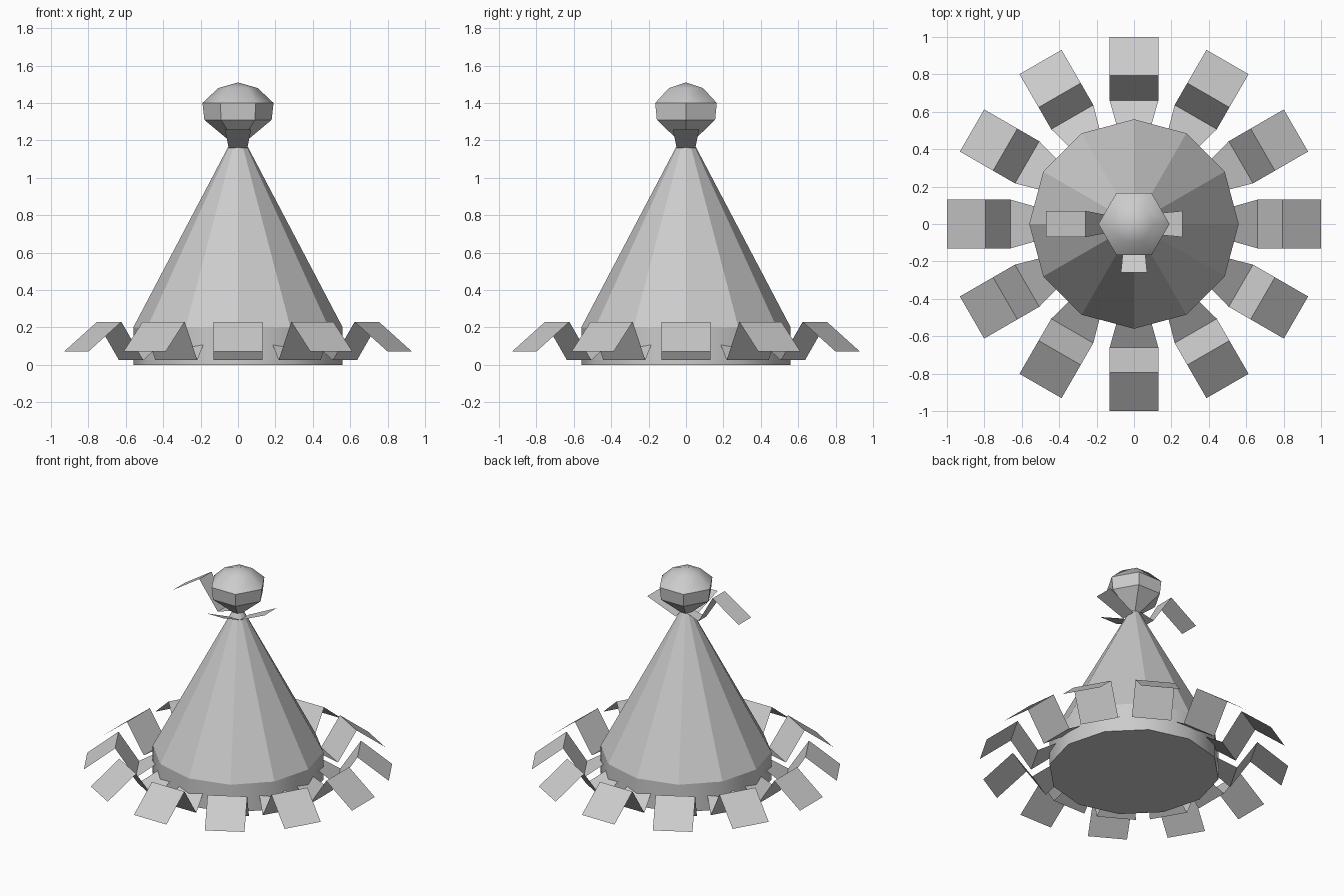
import bpy
import bmesh
from math import cos, sin, pi, radians

cube = bpy.data.objects.get("Cube")
if cube:
    bpy.data.objects.remove(cube, do_unlink=True)

GREY = (0.6, 0.6, 0.6, 1)
grey = bpy.data.materials.new("light_grey")
grey.use_nodes = True
grey.diffuse_color = GREY
grey.node_tree.nodes["Principled BSDF"].inputs["Base Color"].default_value = GREY


def finish(name, bm):
    mesh = bpy.data.meshes.new(name)
    bm.to_mesh(mesh)
    bm.free()
    mesh.materials.append(grey)
    obj = bpy.data.objects.new(name, mesh)
    bpy.context.collection.objects.link(obj)
    return obj


def lathe(name, profile, sides, smooth_rows=()):
    """Revolve (radius, height) rings; zero radius closes to a point."""
    bm = bmesh.new()
    rings = []
    for r, z in profile:
        count = sides if r else 1
        rings.append([bm.verts.new((r * cos(2 * pi * i / sides), r * sin(2 * pi * i / sides), z))
                      for i in range(count)])
    for row, (low, high) in enumerate(zip(rings, rings[1:])):
        for i in range(sides):
            j = (i + 1) % sides
            corners = [low[i % len(low)], low[j % len(low)], high[j % len(high)], high[i % len(high)]]
            face = bm.faces.new(list(dict.fromkeys(corners)))
            face.smooth = row in smooth_rows
    if len(rings[0]) > 1:
        bm.faces.new(rings[0][::-1])
    # Keep the borders between smooth and flat bands crisp
    for edge in bm.edges:
        if len({f.smooth for f in edge.link_faces}) > 1:
            edge.smooth = False
    return finish(name, bm)


def folded_leaf(name, sections, angle):
    """Thin strip through (radius, height, half width) sections, turned about z."""
    bm = bmesh.new()
    c, s = cos(angle), sin(angle)
    rows = [[bm.verts.new((r * c - w * s, r * s + w * c, z)) for w in (-half, half)]
            for r, z, half in sections]
    for a, b in zip(rows, rows[1:]):
        bm.faces.new((a[0], b[0], b[1], a[1]))
    return finish(name, bm)


# Body: short drum with a pointed cone on it
lathe("drum_base", [(0.56, 0), (0.56, 0.2)], 12, smooth_rows=(0,))
lathe("cone_body", [(0.56, 0.2), (0, 1.265)], 12)

# Faceted ball with a smooth dome
lathe("top_ball", [(0, 1.16), (0.18, 1.31), (0.19, 1.4), (0.105, 1.48), (0, 1.51)], 6,
      smooth_rows=(2, 3))

# Ring of folded leaves round the base
LEAF = [(0.5, 0.13, 0.085), (0.66, 0.025, 0.13), (0.795, 0.23, 0.13), (1.0, 0.07, 0.13)]
for i in range(12):
    folded_leaf(f"base_leaf_{i + 1}", LEAF, radians(30 * i))

# Leaves under the ball
SHORT = [(0.05, 1.16, 0.05), (0.26, 1.257, 0.07)]
folded_leaf("left_top_leaf", SHORT, 0)
folded_leaf("front_top_leaf", SHORT, -pi / 2)
folded_leaf("right_top_leaf", [(0.03, 1.2, 0.035), (0.13, 1.17, 0.045), (0.26, 1.38, 0.07),
                               (0.47, 1.245, 0.07)], pi)
